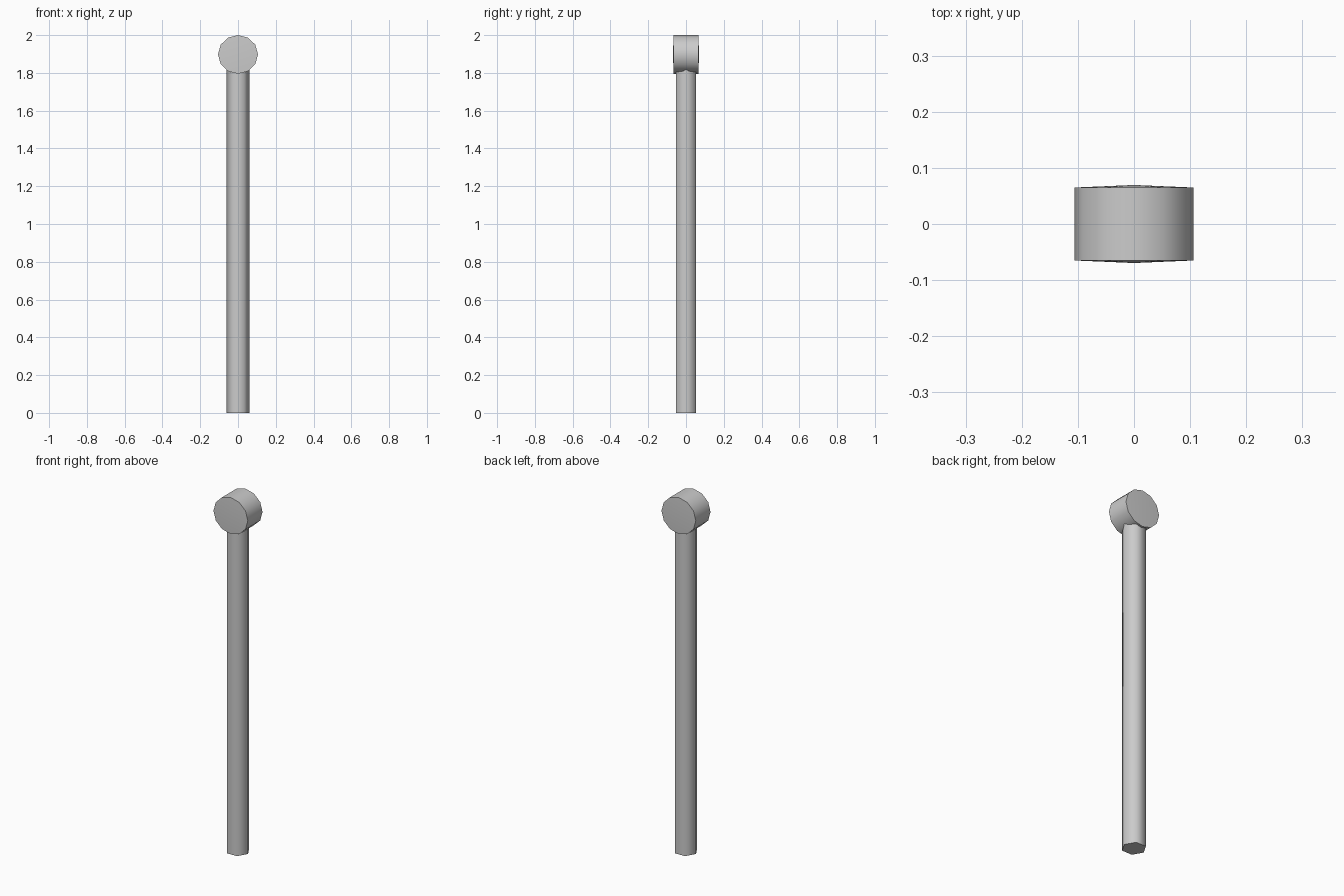
import bpy
import bmesh
from math import radians
from mathutils import Matrix

cube = bpy.data.objects.get("Cube")
if cube:
    bpy.data.objects.remove(cube, do_unlink=True)

grey = bpy.data.materials.new("plain grey")
grey.use_nodes = True
colour = (0.6, 0.6, 0.6, 1)
grey.diffuse_color = colour
grey.node_tree.nodes["Principled BSDF"].inputs["Base Color"].default_value = colour


def finish(name, bm):
    """Turn a bmesh into a grey object with smooth sides and sharp rims."""
    bmesh.ops.recalc_face_normals(bm, faces=bm.faces[:])
    mesh = bpy.data.meshes.new(name)
    bm.to_mesh(mesh)
    bm.free()
    mesh.materials.append(grey)
    obj = bpy.data.objects.new(name, mesh)
    bpy.context.collection.objects.link(obj)
    bpy.ops.object.select_all(action="DESELECT")
    obj.select_set(True)
    bpy.context.view_layer.objects.active = obj
    bpy.ops.object.shade_smooth_by_angle(angle=radians(65))
    return obj


# Handle: six-sided shaft, corners towards the sides, running up into the head
bm = bmesh.new()
bmesh.ops.create_cone(bm, cap_ends=True, segments=6, radius1=0.062, radius2=0.062,
                      depth=1.87, matrix=Matrix.Translation((0, 0, 0.935))
                      @ Matrix.Rotation(radians(30), 4, "Z"))
finish("handle", bm)

# Head: short twelve-sided drum lying front to back
bm = bmesh.new()
bmesh.ops.create_cone(bm, cap_ends=True, segments=12, radius1=0.106, radius2=0.106,
                      depth=0.13, matrix=Matrix.Rotation(radians(90), 4, "X"))
bmesh.ops.scale(bm, vec=(1, 1, 0.965), verts=bm.verts[:])

# Striking faces: slightly domed towards the middle
ends = [f for f in bm.faces if len(f.verts) > 4]
for v in bmesh.ops.poke(bm, faces=ends)["verts"]:
    v.co.y *= 1.07
bmesh.ops.translate(bm, vec=(0, 0, 1.8977), verts=bm.verts[:])
finish("head", bm)
